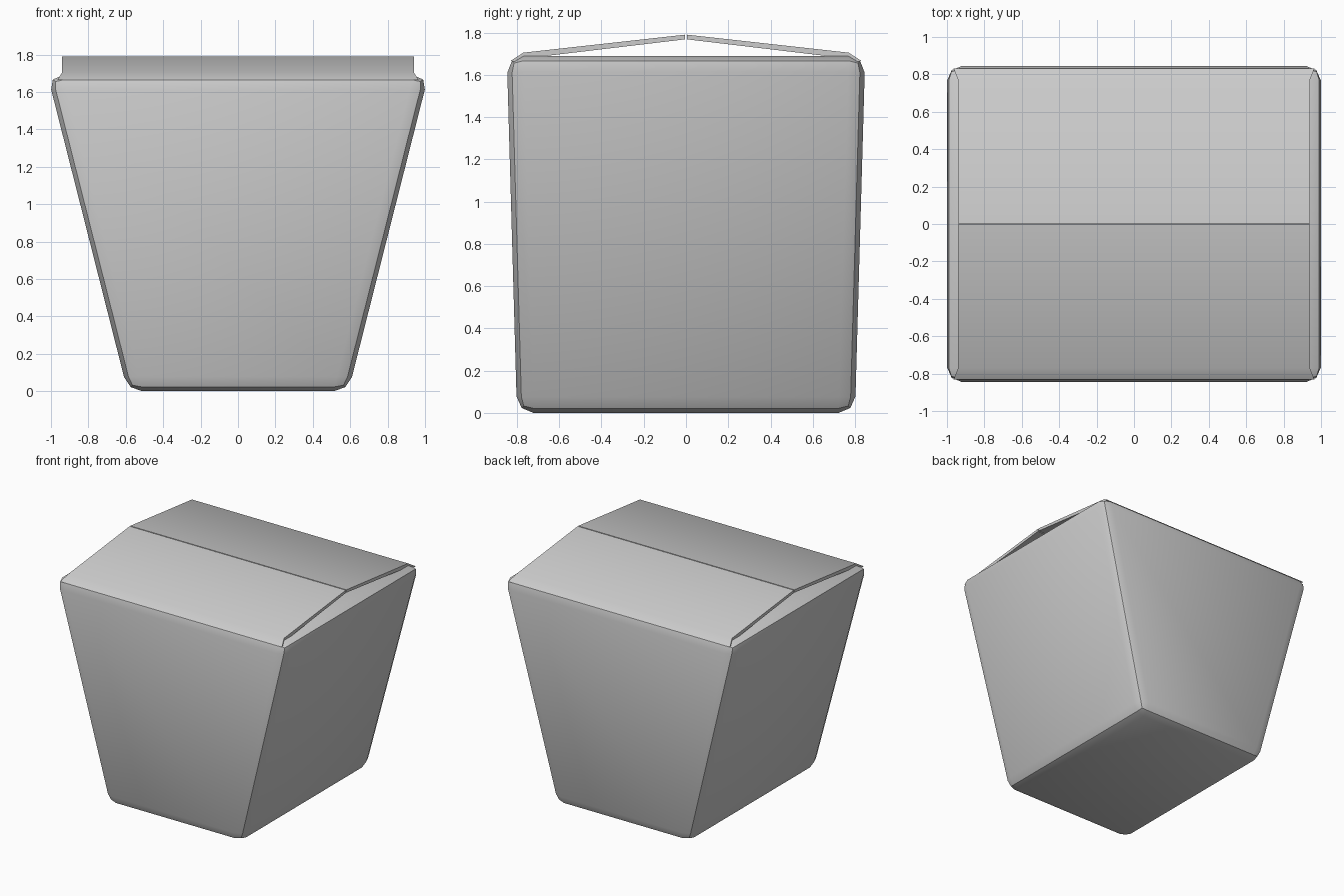
import bpy, bmesh, math

if "Cube" in bpy.data.objects:
    bpy.data.objects.remove(bpy.data.objects["Cube"])


def add_object(name, bm):
    bmesh.ops.recalc_face_normals(bm, faces=bm.faces[:])
    mesh = bpy.data.meshes.new(name)
    bm.to_mesh(mesh)
    bm.free()
    ob = bpy.data.objects.new(name, mesh)
    bpy.context.collection.objects.link(ob)
    bpy.ops.object.select_all(action='DESELECT')
    ob.select_set(True)
    bpy.context.view_layer.objects.active = ob
    return ob


# Carton body: tapered box with softly rounded edges
HEIGHT = 1.688
bm = bmesh.new()
bmesh.ops.create_cube(bm, size=2)
for v in bm.verts:
    top = v.co.z > 0
    v.co.x *= 1.018 if top else 0.59
    v.co.y *= 0.848 if top else 0.80
    v.co.z = HEIGHT if top else 0.0
bmesh.ops.bevel(bm, geom=bm.edges[:], offset=0.078, offset_type='OFFSET',
                segments=2, profile=0.5, affect='EDGES')
add_object("carton_body", bm)
bpy.ops.object.shade_smooth_by_angle(angle=math.radians(30))

# Lid flaps: thin sloping panels meeting at a ridge; (y, z, half width)
PROFILE = [(0.832, 1.665, 0.965), (0.77, 1.705, 0.94), (0.004, 1.79, 0.94),
           (0.004, 1.768, 0.94), (0.70, 1.685, 0.94), (0.77, 1.66, 0.94)]
for name, side in (("front_lid_flap", -1), ("back_lid_flap", 1)):
    bm = bmesh.new()
    left = [bm.verts.new((-w, side * y, z)) for y, z, w in PROFILE]
    right = [bm.verts.new((w, side * y, z)) for y, z, w in PROFILE]
    n = len(PROFILE)
    for i in range(n):
        j = (i + 1) % n
        bm.faces.new((left[i], left[j], right[j], right[i]))
    bm.faces.new(left)
    bm.faces.new(right)
    add_object(name, bm)
    bpy.ops.object.shade_smooth_by_angle(angle=math.radians(30))
